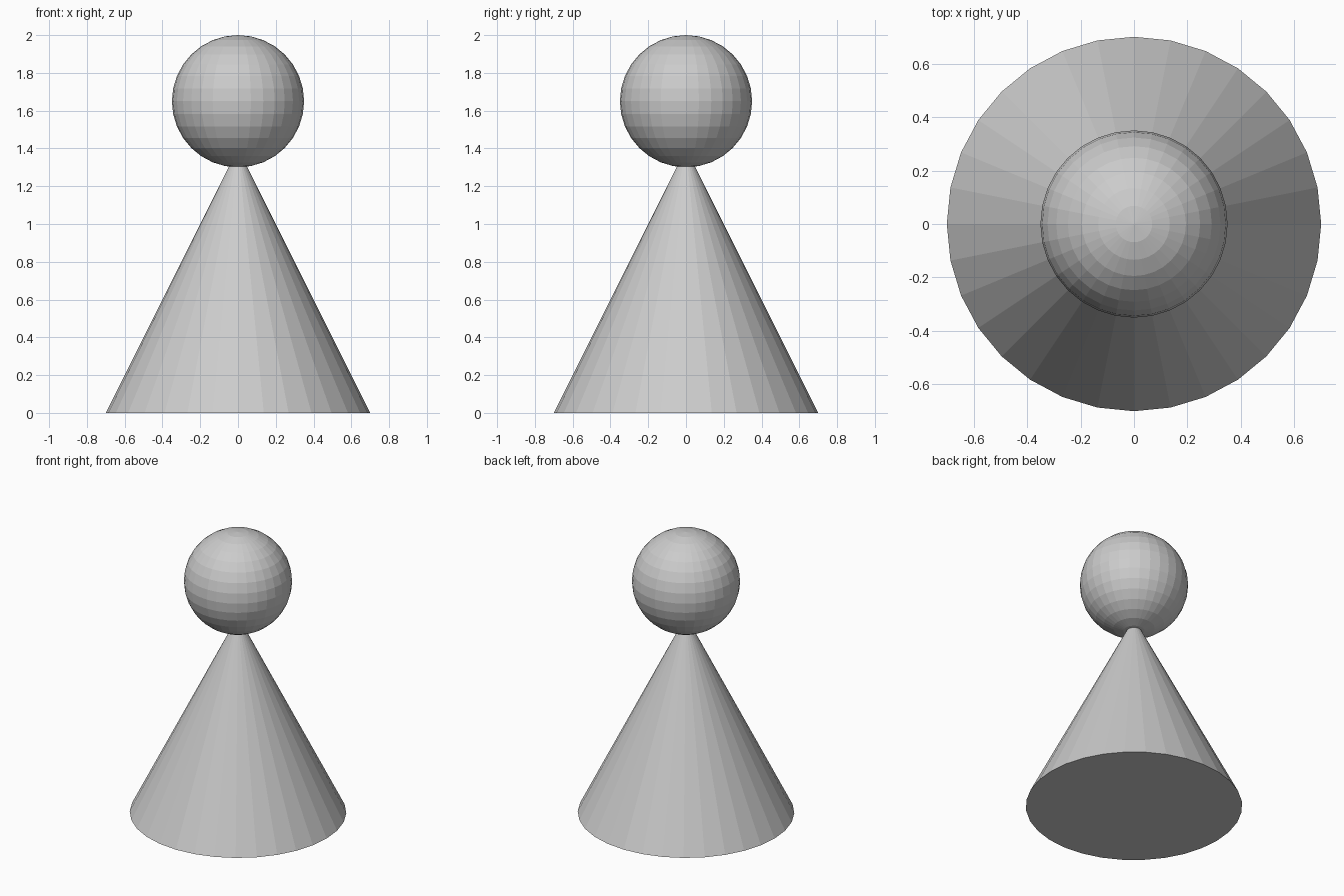
import bpy

if "Cube" in bpy.data.objects:
    bpy.data.objects.remove(bpy.data.objects["Cube"])

# Conical body standing on the ground, its tip reaching into the head
bpy.ops.mesh.primitive_cone_add(vertices=32, radius1=0.7, radius2=0,
                                depth=1.4, location=(0, 0, 0.7))
bpy.context.object.name = "body_cone"

# Faceted ball head
bpy.ops.mesh.primitive_uv_sphere_add(segments=32, ring_count=16, radius=0.35,
                                     location=(0, 0, 1.65))
bpy.context.object.name = "head_ball"
